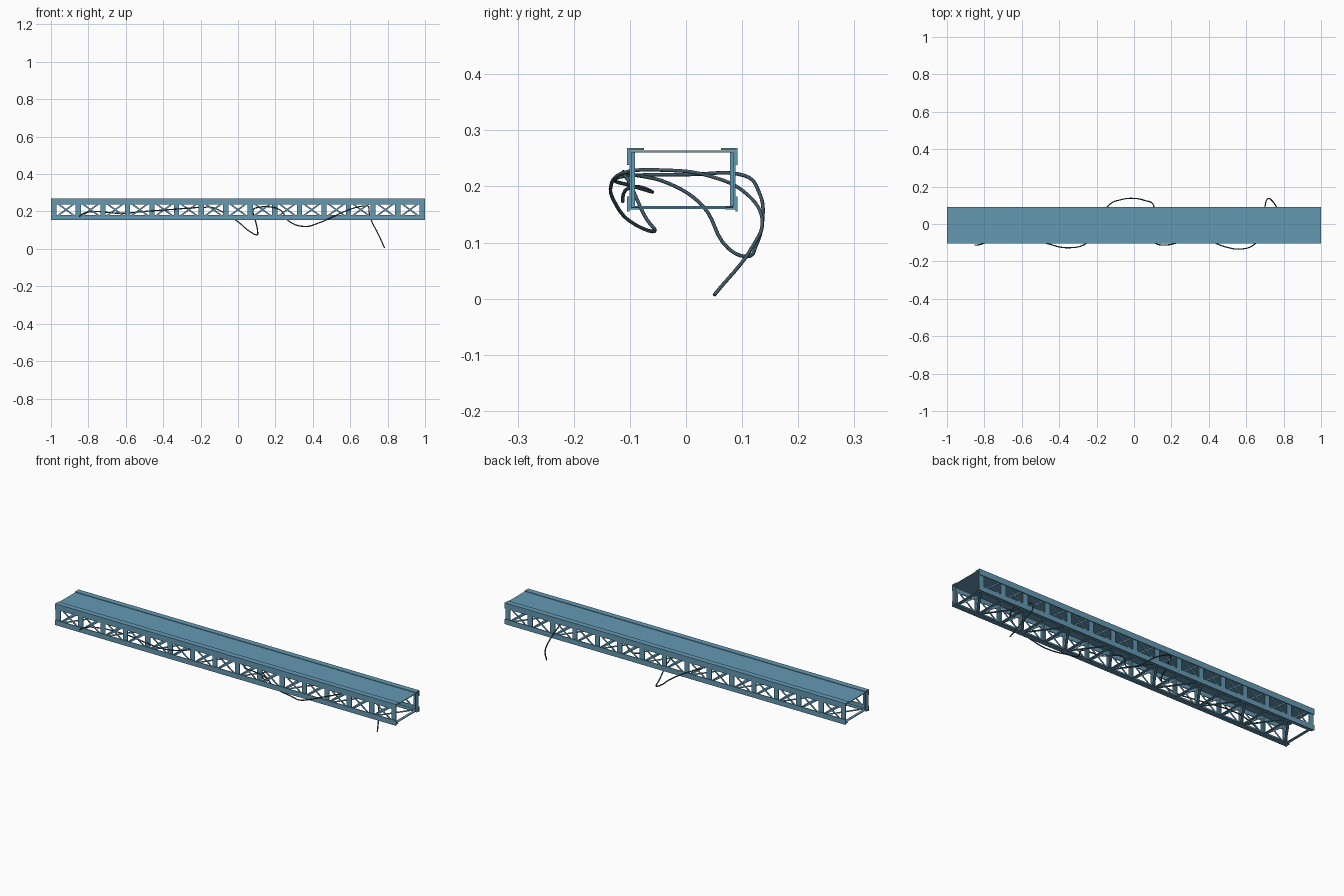
import bpy, bmesh, math
from mathutils import Vector, Matrix

if "Cube" in bpy.data.objects:
    bpy.data.objects.remove(bpy.data.objects["Cube"])

YC = -0.0065            # bridge centre line in y
HALF = 0.0985           # half width of the bridge
Z0, Z1 = 0.155, 0.268   # bottom and top of the girders
PANELS = 15
FIRST, PITCH = -0.985, 1.97 / 15


def material(name, color):
    m = bpy.data.materials.new(name)
    m.diffuse_color = (*color, 1)
    m.use_nodes = True
    m.node_tree.nodes["Principled BSDF"].inputs["Base Color"].default_value = m.diffuse_color
    return m


steel = material("blue_steel", (0.13, 0.32, 0.45))
dark = material("dark_cable", (0.05, 0.10, 0.135))


def add_box(bm, lo, hi):
    c = [(a + b) / 2 for a, b in zip(lo, hi)]
    s = [abs(b - a) for a, b in zip(lo, hi)]
    bmesh.ops.create_cube(bm, size=1, matrix=Matrix.Translation(c) @ Matrix.Diagonal((*s, 1)))


def add_bar(bm, a, b, normal, width, thick):
    """Flat bar from a to b whose broad face looks along normal."""
    a, b, n = Vector(a), Vector(b), Vector(normal)
    d = (b - a).normalized()
    rot = Matrix((d, n.cross(d), n)).transposed().to_4x4()
    scale = Matrix.Diagonal(((b - a).length, width, thick, 1))
    bmesh.ops.create_cube(bm, size=1, matrix=Matrix.Translation((a + b) / 2) @ rot @ scale)


def finish(bm, name, mat):
    me = bpy.data.meshes.new(name)
    bm.to_mesh(me)
    bm.free()
    me.materials.append(mat)
    ob = bpy.data.objects.new(name, me)
    bpy.context.collection.objects.link(ob)


# Two side girders: angle chords, posts and crossed braces
for side, label in ((-1, "front"), (1, "back")):
    def y(d):                       # d = distance inward from outer face
        return YC + side * (HALF - d)

    bm = bmesh.new()
    add_box(bm, (-1, y(0), Z1 - 0.03), (1, y(0.004), Z1))
    add_box(bm, (-1, y(0), Z1 - 0.003), (1, y(0.03), Z1))
    add_box(bm, (-1, y(0), Z0), (1, y(0.004), Z0 + 0.027))
    add_box(bm, (-1, y(0), Z0 + 0.004), (1, y(0.022), Z0 + 0.007))
    finish(bm, label + "_chords", steel)

    bm = bmesh.new()
    for i in range(PANELS + 1):
        x = FIRST + i * PITCH
        add_box(bm, (x - 0.014, y(0.004), Z0 + 0.004), (x + 0.014, y(0.008), Z1 - 0.004))
        add_box(bm, (x - 0.002, y(0.008), Z0 + 0.007), (x + 0.002, y(0.014), Z1 - 0.006))
    finish(bm, label + "_posts", steel)

    bm = bmesh.new()
    for i in range(PANELS):
        a = FIRST + i * PITCH + 0.01
        b = a + PITCH - 0.02
        lo, hi = Z0 + 0.014, Z1 - 0.018
        add_bar(bm, (a, y(0.005), lo), (b, y(0.005), hi), (0, 1, 0), 0.008, 0.002)
        add_bar(bm, (a, y(0.0075), hi), (b, y(0.0075), lo), (0, 1, 0), 0.008, 0.002)
    finish(bm, label + "_cross_braces", steel)

# Deck plate
bm = bmesh.new()
add_box(bm, (-1, YC - HALF + 0.003, 0.260), (1, YC + HALF - 0.003, 0.264))
finish(bm, "deck", steel)

# Bottom struts and zigzag lacing
bm = bmesh.new()
ya, yb = YC - HALF + 0.006, YC + HALF - 0.006
for i in range(PANELS + 1):
    x = FIRST + i * PITCH
    add_box(bm, (x - 0.007, ya, 0.160), (x + 0.007, yb, 0.163))
    if i < PANELS:
        p, q = (ya, yb) if i % 2 == 0 else (yb, ya)
        add_bar(bm, (x, p, 0.1645), (x + PITCH, q, 0.1645), (0, 0, 1), 0.012, 0.002)
finish(bm, "bottom_lacing", steel)

# Cable wound loosely through the girders
path = [(-.85, -.113, .173), (-.83, -.111, .188), (-.77, -.093, .199), (-.63, -.06, .19),
        (-.48, -.10, .202), (-.35, -.127, .211), (-.25, -.10, .219), (-.19, 0, .221),
        (-.13, .105, .219), (-.07, .13, .19), (0, .137, .145), (.06, .125, .095),
        (.10, .108, .075), (.105, .075, .09), (.09, .03, .165), (.08, -.03, .205),
        (.11, -.10, .222), (.165, -.112, .225), (.23, -.10, .205), (.27, -.075, .15),
        (.35, -.056, .12), (.43, -.10, .138), (.50, -.125, .168), (.57, -.134, .20),
        (.64, -.112, .224), (.69, -.04, .229), (.70, .04, .219), (.703, .11, .185),
        (.718, .136, .14), (.742, .12, .095), (.783, .05, .006)]
cu = bpy.data.curves.new("cable", "CURVE")
cu.dimensions = "3D"
cu.bevel_depth = 0.0032
cu.bevel_resolution = 2
cu.resolution_u = 6
cu.use_fill_caps = True
sp = cu.splines.new("BEZIER")
sp.bezier_points.add(len(path) - 1)
for bp, co in zip(sp.bezier_points, path):
    bp.co = co
    bp.handle_left_type = bp.handle_right_type = "AUTO"
cu.materials.append(dark)
bpy.context.collection.objects.link(bpy.data.objects.new("cable", cu))
